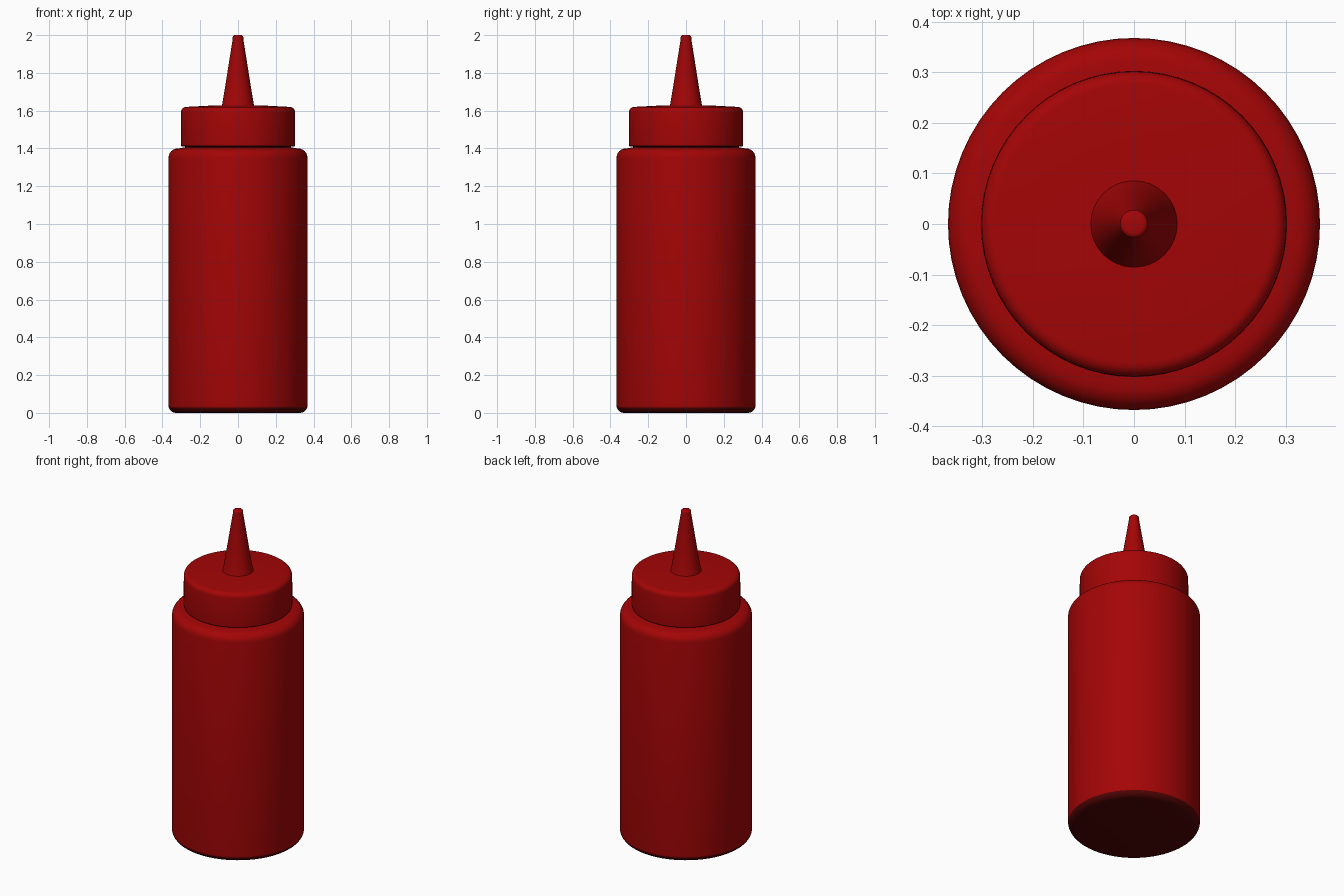
import bpy
import bmesh
from math import pi, sin, cos, radians

cube = bpy.data.objects.get("Cube")
if cube:
    bpy.data.objects.remove(cube, do_unlink=True)


def material(name, colour):
    mat = bpy.data.materials.new(name)
    mat.use_nodes = True
    mat.diffuse_color = colour
    mat.node_tree.nodes["Principled BSDF"].inputs["Base Color"].default_value = colour
    return mat


red = material("sauce red plastic", (0.37, 0.0015, 0.0018, 1))
dark_red = material("dark red underside", (0.08, 0.001, 0.001, 1))


def rounded(r, z, radius, start, steps=6):
    """Quarter-circle of profile points about (r, z), from the start angle."""
    angles = [radians(start + 90 * i / steps) for i in range(steps + 1)]
    return [(r + radius * cos(a), z + radius * sin(a)) for a in angles]


def lathe(name, profile, sides=64, dark_below=0):
    """Revolve a bottom-to-top (radius, height) profile; faces under dark_below are dark."""
    bm = bmesh.new()
    rings = []
    for r, z in profile:
        rings.append([bm.verts.new((r * cos(2 * pi * i / sides), r * sin(2 * pi * i / sides), z))
                      for i in range(sides)])
    for low, high in zip(rings, rings[1:]):
        for i in range(sides):
            j = (i + 1) % sides
            bm.faces.new((low[i], low[j], high[j], high[i]))
    bm.faces.new(rings[0][::-1])
    bm.faces.new(rings[-1])
    for face in bm.faces:
        face.material_index = int(face.calc_center_median().z < dark_below)
    mesh = bpy.data.meshes.new(name)
    bm.to_mesh(mesh)
    bm.free()
    mesh.materials.append(red)
    mesh.materials.append(dark_red)
    obj = bpy.data.objects.new(name, mesh)
    bpy.context.collection.objects.link(obj)
    bpy.ops.object.select_all(action="DESELECT")
    obj.select_set(True)
    bpy.context.view_layer.objects.active = obj
    bpy.ops.object.shade_smooth_by_angle(angle=radians(35))


# Bottle with rounded dark base and rounded shoulder
lathe("bottle_body", rounded(0.328, 0.04, 0.04, -90)
      + rounded(0.318, 1.35, 0.05, 0) + [(0.27, 1.407)], dark_below=0.033)

# Dark neck showing in the narrow gap under the cap
lathe("bottle_neck", [(0.28, 1.39), (0.28, 1.43)], dark_below=1.5)

# Screw cap with a dark underside and a slightly crowned top
lathe("cap", rounded(0.293, 1.42, 0.01, -90)
      + rounded(0.274, 1.592, 0.028, 0) + [(0.16, 1.626), (0.08, 1.628)], dark_below=1.414)

# Tapered nozzle with a small softened tip
lathe("nozzle", [(0.088, 1.62), (0.083, 1.637), (0.066, 1.74), (0.028, 1.98)]
      + rounded(0.018, 1.99, 0.01, 0, 3), 32)
